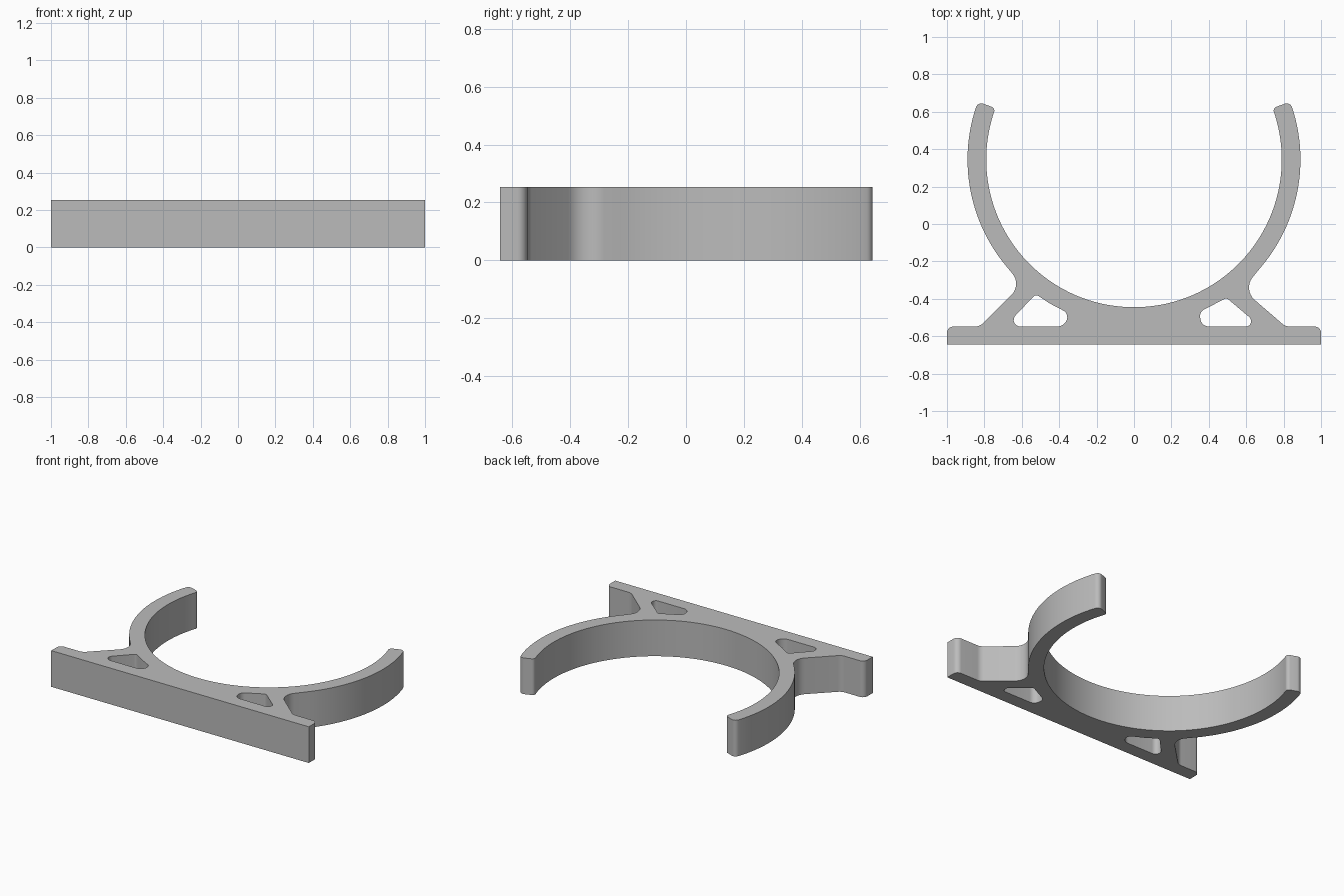
import bpy, bmesh
from math import radians, cos, sin, tan
from mathutils import Vector

cube = bpy.data.objects.get("Cube")
if cube:
    bpy.data.objects.remove(cube)

HEIGHT = 0.254
CENTRE = Vector((0, 0.345))
INNER, OUTER = 0.79, 0.89
TIP, ROOT = 20.3, -40


def on_ring(radius, degrees):
    a = radians(degrees)
    return CENTRE + radius * Vector((cos(a), sin(a)))


def arc(radius, start, end, steps):
    """Plain points along the ring; zero corner radius."""
    return [(*on_ring(radius, start + (end - start) * i / steps), 0)
            for i in range(steps + 1)]


def rounded(corners, steps=8):
    """Replace each (x, y, radius) corner by a tangent arc."""
    points = []
    for i, (x, y, r) in enumerate(corners):
        p = Vector((x, y))
        if r == 0:
            points.append(p)
            continue
        before = (Vector(corners[i - 1][:2]) - p).normalized()
        after = (Vector(corners[(i + 1) % len(corners)][:2]) - p).normalized()
        half = before.angle(after) / 2
        mid = p + (before + after).normalized() * r / sin(half)
        start = p + before * r / tan(half) - mid
        end = p + after * r / tan(half) - mid
        turn = start.angle_signed(end)
        for k in range(steps + 1):
            a = -turn * k / steps
            points.append(mid + Vector((start.x * cos(a) - start.y * sin(a),
                                        start.x * sin(a) + start.y * cos(a))))
    return points


def half_outside(side, neck, foot):
    """Arm tip, outer arm, neck and foot of one side, from tip to base."""
    part = [(*on_ring(INNER, TIP), 0.022), (*on_ring(OUTER, TIP), 0.03)]
    part += arc(OUTER, TIP - 3, ROOT, 28)
    part += [neck, foot, (1, -0.548, 0.035), (1, -0.643, 0)]
    return [(side * x, y, r) for x, y, r in part]


# Outer outline: right-hand and left-hand halves joined by the inner ring
plus_side = half_outside(1, (0.58, -0.35, 0.088), (0.81, -0.548, 0.06))
minus_side = half_outside(-1, (0.60, -0.325, 0.085), (0.825, -0.548, 0.06))
bore = arc(INNER, 180 - TIP + 3, 360 + TIP - 3, 84)
outline = plus_side + minus_side[::-1] + bore

# Lightening windows in the two webs
window_minus = [(-0.525, -0.375, 0.02), (-0.69, -0.548, 0.035),
                (-0.375, -0.548, 0.055), (-0.345, -0.48, 0.04),
                (-0.45, -0.425, 0.1)]
window_plus = [(0.495, -0.395, 0.02), (0.35, -0.47, 0.04),
               (0.36, -0.548, 0.045), (0.625, -0.548, 0.025),
               (0.625, -0.505, 0.025)]

# Fill the profile and raise it
bm = bmesh.new()
edges = []
for loop in (outline, window_minus, window_plus):
    verts = [bm.verts.new((p.x, p.y, 0)) for p in rounded(loop)]
    edges += [bm.edges.new((verts[i - 1], verts[i])) for i in range(len(verts))]
bmesh.ops.triangle_fill(bm, edges=edges, use_beauty=True)
raised = bmesh.ops.extrude_face_region(bm, geom=bm.faces[:], use_keep_orig=True)
bmesh.ops.translate(bm, vec=(0, 0, HEIGHT),
                    verts=[g for g in raised["geom"]
                           if isinstance(g, bmesh.types.BMVert)])
bmesh.ops.recalc_face_normals(bm, faces=bm.faces[:])

mesh = bpy.data.meshes.new("pipe_clip")
bm.to_mesh(mesh)
bm.free()
clip = bpy.data.objects.new("pipe_clip", mesh)
bpy.context.collection.objects.link(clip)

# Single grey plastic
GREY = (0.5, 0.5, 0.5, 1)
mat = bpy.data.materials.new("grey_plastic")
mat.use_nodes = True
mat.diffuse_color = GREY
mat.node_tree.nodes["Principled BSDF"].inputs["Base Color"].default_value = GREY
mesh.materials.append(mat)

bpy.ops.object.select_all(action="DESELECT")
clip.select_set(True)
bpy.context.view_layer.objects.active = clip
bpy.ops.object.shade_smooth_by_angle(angle=radians(30))
